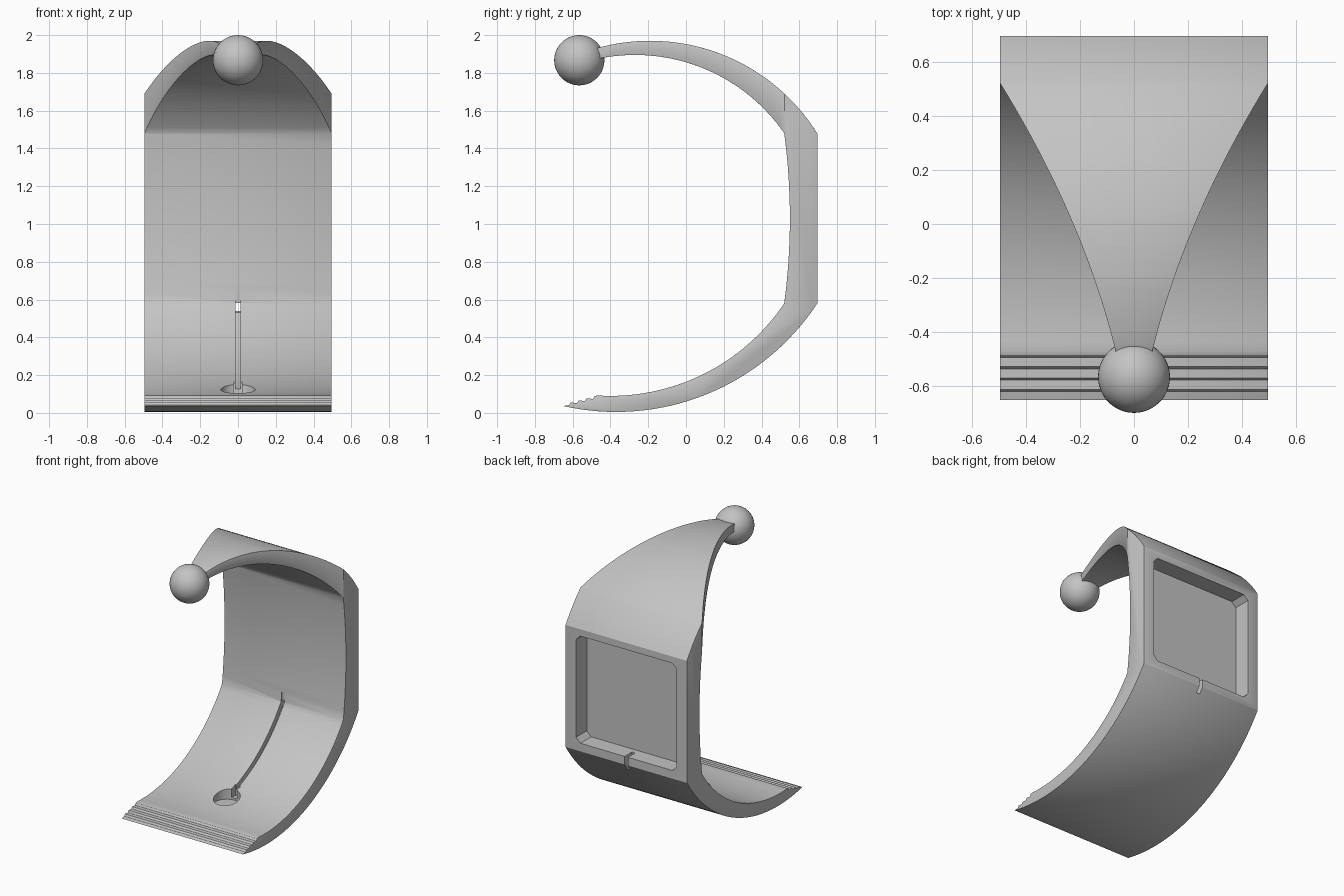
import bpy, bmesh, math

cube = bpy.data.objects.get("Cube")
if cube:
    bpy.data.objects.remove(cube, do_unlink=True)

grey = bpy.data.materials.new("satin grey")
grey.use_nodes = True
color = (0.55, 0.55, 0.55, 1)
grey.diffuse_color = color
grey.node_tree.nodes["Principled BSDF"].inputs["Base Color"].default_value = color

HALF = 0.495  # half width of the band


def prism(name, points, axis, low, high):
    """Extrude a closed 2D outline along one axis (0 = x, 1 = y, 2 = z)."""
    def place(p, h):
        v = list(p)
        v.insert(axis, h)
        return v
    bm = bmesh.new()
    face = bm.faces.new([bm.verts.new(place(p, low)) for p in points])
    top = bmesh.ops.extrude_face_region(bm, geom=[face])["geom"]
    shift = [0, 0, 0]
    shift[axis] = high - low
    bmesh.ops.translate(bm, vec=shift, verts=[v for v in top if isinstance(v, bmesh.types.BMVert)])
    bmesh.ops.recalc_face_normals(bm, faces=bm.faces)
    mesh = bpy.data.meshes.new(name)
    bm.to_mesh(mesh)
    bm.free()
    mesh.materials.append(grey)
    obj = bpy.data.objects.new(name, mesh)
    bpy.context.collection.objects.link(obj)
    return obj


def box(name, x, y, z):
    return prism(name, [(x[0], y[0]), (x[1], y[0]), (x[1], y[1]), (x[0], y[1])], 2, *z)


def activate(obj):
    bpy.ops.object.select_all(action="DESELECT")
    obj.select_set(True)
    bpy.context.view_layer.objects.active = obj


def cut(obj, cutter):
    mod = obj.modifiers.new("cut", "BOOLEAN")
    mod.operation, mod.solver, mod.object = "DIFFERENCE", "EXACT", cutter
    activate(obj)
    bpy.ops.object.modifier_apply(modifier=mod.name)
    bpy.data.objects.remove(cutter, do_unlink=True)


def arc(cy, cz, r, y0, y1, side, n=32):
    """Points of a circle about (cy, cz), lower (side -1) or upper (side 1)."""
    a0, a1 = math.asin((y0 - cy) / r), math.asin((y1 - cy) / r)
    angles = [a0 + (a1 - a0) * i / n for i in range(n + 1)]
    return [(cy + r * math.sin(a), cz + side * r * math.cos(a)) for a in angles]


# Band side profile: outer skin, arm tip, inner skin, ribbed lip
outer_low = arc(-0.37, 1.279, 1.274, -0.65, 0.695, -1)
outer_top = arc(-0.19, 0.926, 1.044, 0.695, -0.48, 1)
inner_top = arc(-0.27, 0.935, 0.96, -0.48, 0.52, 1)
back_wall = [(0.55 - 0.03 * (i / 8) ** 2, 1.03 - 0.45 * i / 8) for i in range(-7, 8)]
inner_low = arc(-0.40, 1.199, 1.109, 0.52, -0.47, -1)
ribs = []
for i in range(4):
    y, z = -0.485 - 0.042 * i, 0.088 - 0.011 * i
    ribs += [(y, z), (y - 0.008, z - 0.014)]
profile = outer_low + outer_top + inner_top + back_wall + inner_low + ribs
band = prism("curved_band", profile, 0, -HALF, HALF)

# Taper the upper arm towards its tip
ys = [-0.7 + 1.235 * i / 24 for i in range(25)]
for s in (-1, 1):
    edge = [(s * (0.225 + 0.422 * y + 0.186 * y * y), y) for y in ys]
    cut(band, prism("taper_cutter", edge + [(s * 0.8, ys[-1]), (s * 0.8, ys[0])], 2, 1.2, 2.2))

# Soften the outer edges
bevel = band.modifiers.new("soft_edges", "BEVEL")
bevel.width, bevel.segments = 0.008, 2
bevel.limit_method, bevel.angle_limit = "ANGLE", math.radians(35)
activate(band)
bpy.ops.object.modifier_apply(modifier=bevel.name)

# Recessed back panel with clipped corners
w, lo, hi, c = 0.41, 0.64, 1.43, 0.035
panel = [(-w + c, lo), (w - c, lo), (w, lo + c), (w, hi - c),
         (w - c, hi), (-w + c, hi), (-w, hi - c), (-w, lo + c)]
cut(band, prism("recess_cutter", panel, 1, 0.57, 0.8))

# Cable channel along the lower inside, its opening and notch at the back
channel = arc(-0.40, 1.199, 1.145, -0.08, 0.53, -1) + arc(-0.40, 1.199, 1.05, 0.53, -0.08, -1)
cut(band, prism("channel_cutter", channel, 0, -0.013, 0.013))
cut(band, box("opening_cutter", (-0.013, 0.013), (0.45, 0.8), (0.54, 0.583)))
cut(band, box("notch_cutter", (-0.013, 0.013), (0.61, 0.8), (0.56, 0.66)))

# Round socket at the end of the channel
ring = [(0.09 * math.cos(math.tau * i / 40), -0.13 + 0.09 * math.sin(math.tau * i / 40)) for i in range(40)]
cut(band, prism("socket_cutter", ring, 2, 0.07, 0.3))
cut(band, box("socket_mouth_cutter", (-0.022, 0.022), (-0.08, 0.0), (0.085, 0.3)))

activate(band)
bpy.ops.object.shade_smooth_by_angle(angle=math.radians(30))

# Ball on the arm tip
bpy.ops.mesh.primitive_uv_sphere_add(segments=48, ring_count=24, radius=0.133, location=(0, -0.565, 1.867))
ball = bpy.context.object
ball.name = "tip_ball"
ball.data.materials.append(grey)
bpy.ops.object.shade_smooth()
